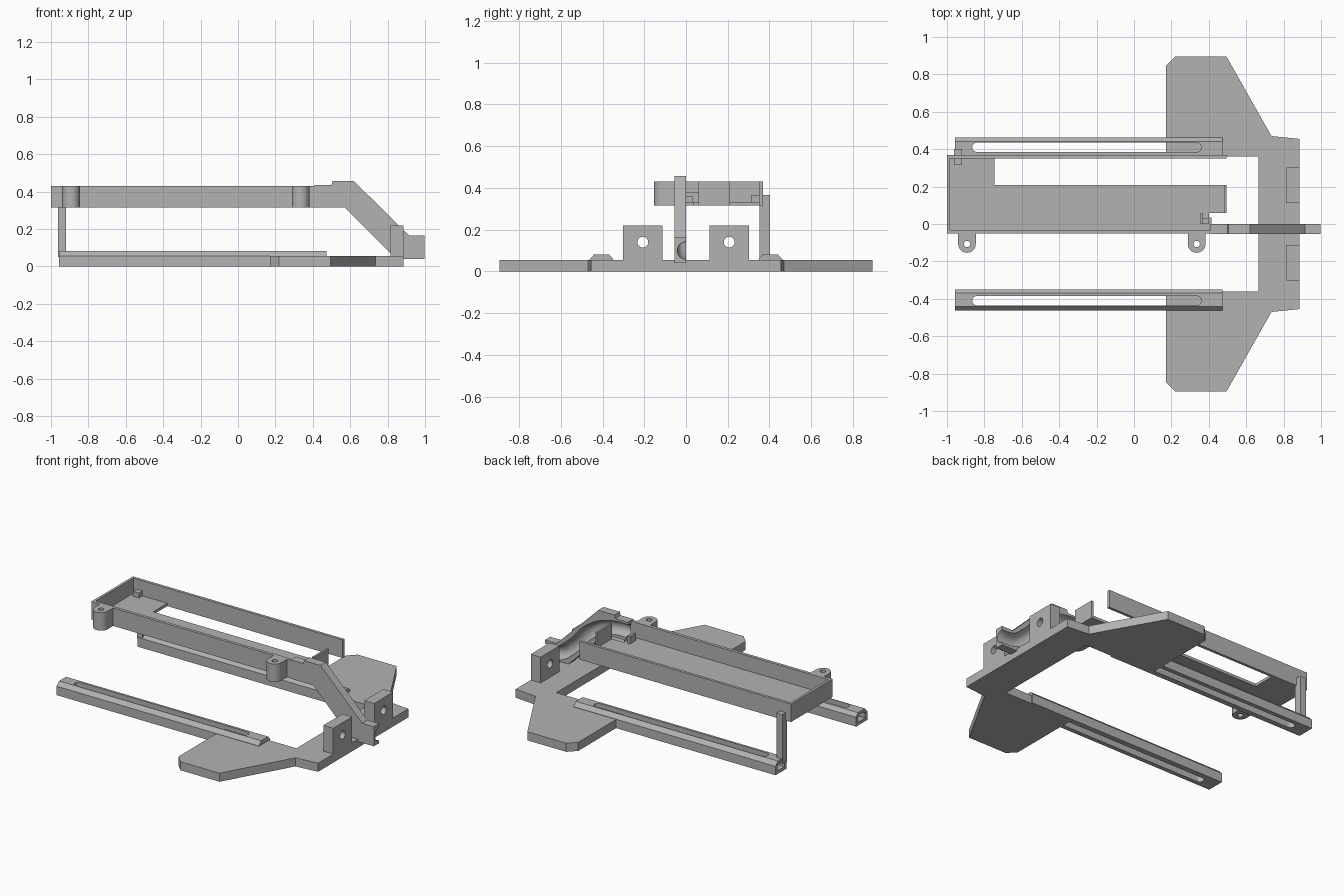
import bpy, bmesh, math
from mathutils import Vector

if "Cube" in bpy.data.objects:
    bpy.data.objects.remove(bpy.data.objects["Cube"], do_unlink=True)

grey = bpy.data.materials.new("plain grey")
grey.use_nodes = True
grey.diffuse_color = (0.45, 0.45, 0.45, 1)
grey.node_tree.nodes["Principled BSDF"].inputs["Base Color"].default_value = grey.diffuse_color


def prism(name, points, axis, lo, hi):
    """Extrude a flat outline along an axis; points are the other two coordinates in xyz order."""
    bm = bmesh.new()
    i = "xyz".index(axis)
    verts = []
    for p in points:
        c = list(p)
        c.insert(i, lo)
        verts.append(bm.verts.new(c))
    face = bm.faces.new(verts)
    top = bmesh.ops.extrude_face_region(bm, geom=[face])["geom"]
    move = Vector((0, 0, 0))
    move[i] = hi - lo
    bmesh.ops.translate(bm, vec=move, verts=[g for g in top if isinstance(g, bmesh.types.BMVert)])
    bmesh.ops.recalc_face_normals(bm, faces=bm.faces)
    mesh = bpy.data.meshes.new(name)
    bm.to_mesh(mesh)
    bm.free()
    obj = bpy.data.objects.new(name, mesh)
    bpy.context.collection.objects.link(obj)
    mesh.materials.append(grey)
    return obj


def box(name, x, y, z):
    return prism(name, [(x[0], y[0]), (x[1], y[0]), (x[1], y[1]), (x[0], y[1])], "z", *z)


def arc(cx, cy, r, start, end, n=16):
    return [(cx + r * math.cos(math.radians(start + (end - start) * k / n)),
             cy + r * math.sin(math.radians(start + (end - start) * k / n))) for k in range(n + 1)]


def circle(cx, cy, r):
    return arc(cx, cy, r, 0, 345, 23)


def combine(obj, other, operation="DIFFERENCE"):
    other.hide_render = True
    mod = obj.modifiers.new("cut", "BOOLEAN")
    mod.operation, mod.object, mod.solver = operation, other, "EXACT"
    bpy.context.view_layer.update()
    bpy.context.view_layer.objects.active = obj
    bpy.ops.object.modifier_apply(modifier=mod.name)
    bpy.data.objects.remove(other, do_unlink=True)


def smooth(obj):
    bpy.ops.object.select_all(action="DESELECT")
    obj.select_set(True)
    bpy.context.view_layer.objects.active = obj
    bpy.ops.object.shade_smooth_by_angle(angle=math.radians(30))


# Winged base plate
half = [(0.665, 0.36), (0.17, 0.36), (0.17, 0.845), (0.22, 0.895),
        (0.495, 0.895), (0.735, 0.47), (0.885, 0.455)]
prism("base_plate", half + [(x, -y) for x, y in reversed(half)], "z", 0, 0.055)

for side, s in (("left_side", 1), ("right_side", -1)):
    # Slotted rail with bevelled top and hollow core
    profile = [(0.35, 0), (0.35, 0.06), (0.37, 0.082), (0.44, 0.082), (0.463, 0.057), (0.463, 0)]
    rail = prism(side + "_rail", [(s * y, z) for y, z in profile], "x", -0.957, 0.472)
    core = [(0.372, 0.02), (0.372, 0.052), (0.382, 0.064), (0.432, 0.064), (0.442, 0.052), (0.442, 0.02)]
    combine(rail, prism("core", [(s * y, z) for y, z in core], "x", -1.0, -0.88))
    slot = arc(-0.84, s * 0.41, 0.025, 90, 270) + arc(0.335, s * 0.41, 0.025, -90, 90)
    combine(rail, prism("slot", slot, "z", -0.1, 0.2))
    smooth(rail)
    # Upright lug with a pivot hole
    y = sorted((s * 0.112, s * 0.303))
    lug = box(side + "_lug", (0.815, 0.885), y, (0.05, 0.22))
    combine(lug, prism("hole", circle(s * 0.207, 0.14, 0.026), "x", 0.7, 1))
    smooth(lug)

# Tray floor and walls
low, high = 0.315, 0.43
prism("tray_floor", [(-1, -0.052), (0.415, -0.052), (0.415, 0.035), (0.40, 0.035), (0.40, 0.06),
                     (0.495, 0.06), (0.495, 0.208), (-0.745, 0.208), (-0.745, 0.368), (-1, 0.368)],
      "z", low, low + 0.018)
box("tray_front_wall", (-1, 0.415), (-0.052, -0.032), (low, high))
box("tray_back_wall", (-1, 0.495), (0.35, 0.368), (low, high))
box("tray_side_wall", (-1, -0.984), (-0.052, 0.368), (low, high))
box("tray_end_wall", (0.482, 0.495), (0.06, 0.208), (low, high))

# Small cable clip beside the arm
box("clip_bar", (0.355, 0.40), (0.0, 0.03), (low, 0.36))
box("clip_side", (0.355, 0.37), (0.0, 0.06), (low, 0.38))

# Rounded screw ears
for name, x in (("outer_ear", -0.893), ("inner_ear", 0.335)):
    outline = [(x + 0.047, -0.045), (x - 0.047, -0.045)] + arc(x, -0.107, 0.047, 180, 360)
    ear = prism(name, outline, "z", low, high)
    combine(ear, prism("hole", circle(x, -0.107, 0.017), "z", 0.2, 0.6))
    smooth(ear)

# Support post and its catch
box("support_post", (-0.962, -0.92), (0.352, 0.402), (0.05, 0.365))
box("post_catch", (-0.962, -0.92), (0.315, 0.36), (0.33, 0.365))

# Cranked arm with a half-round cable channel on its rear side
arm = prism("cranked_arm", [(0.41, 0.315), (0.57, 0.315), (0.845, 0.04), (0.998, 0.04), (0.998, 0.165),
                            (0.915, 0.165), (0.62, 0.456), (0.505, 0.456), (0.50, 0.435), (0.41, 0.435)],
            "y", -0.054, 0)
path = bpy.data.curves.new("channel", "CURVE")
path.dimensions = "3D"
path.bevel_depth, path.bevel_resolution, path.use_fill_caps = 0.043, 6, True
spline = path.splines.new("BEZIER")
stops = [(0.3, 0.37), (0.53, 0.37), (0.67, 0.31), (0.81, 0.17), (0.9, 0.108), (1.1, 0.108)]
spline.bezier_points.add(len(stops) - 1)
for point, (x, z) in zip(spline.bezier_points, stops):
    point.co = (x, 0.001, z)
    point.handle_left_type = point.handle_right_type = "AUTO"
channel = bpy.data.objects.new("channel", path)
bpy.context.collection.objects.link(channel)
bpy.ops.object.select_all(action="DESELECT")
channel.select_set(True)
bpy.context.view_layer.objects.active = channel
bpy.ops.object.convert(target="MESH")
channel = bpy.context.view_layer.objects.active
bm = bmesh.new()
bm.from_mesh(channel.data)
bmesh.ops.remove_doubles(bm, verts=bm.verts, dist=0.0001)
bmesh.ops.recalc_face_normals(bm, faces=bm.faces)
bm.to_mesh(channel.data)
bm.free()
channel.data.materials.clear()
channel.data.materials.append(grey)
combine(arm, channel)
smooth(arm)
